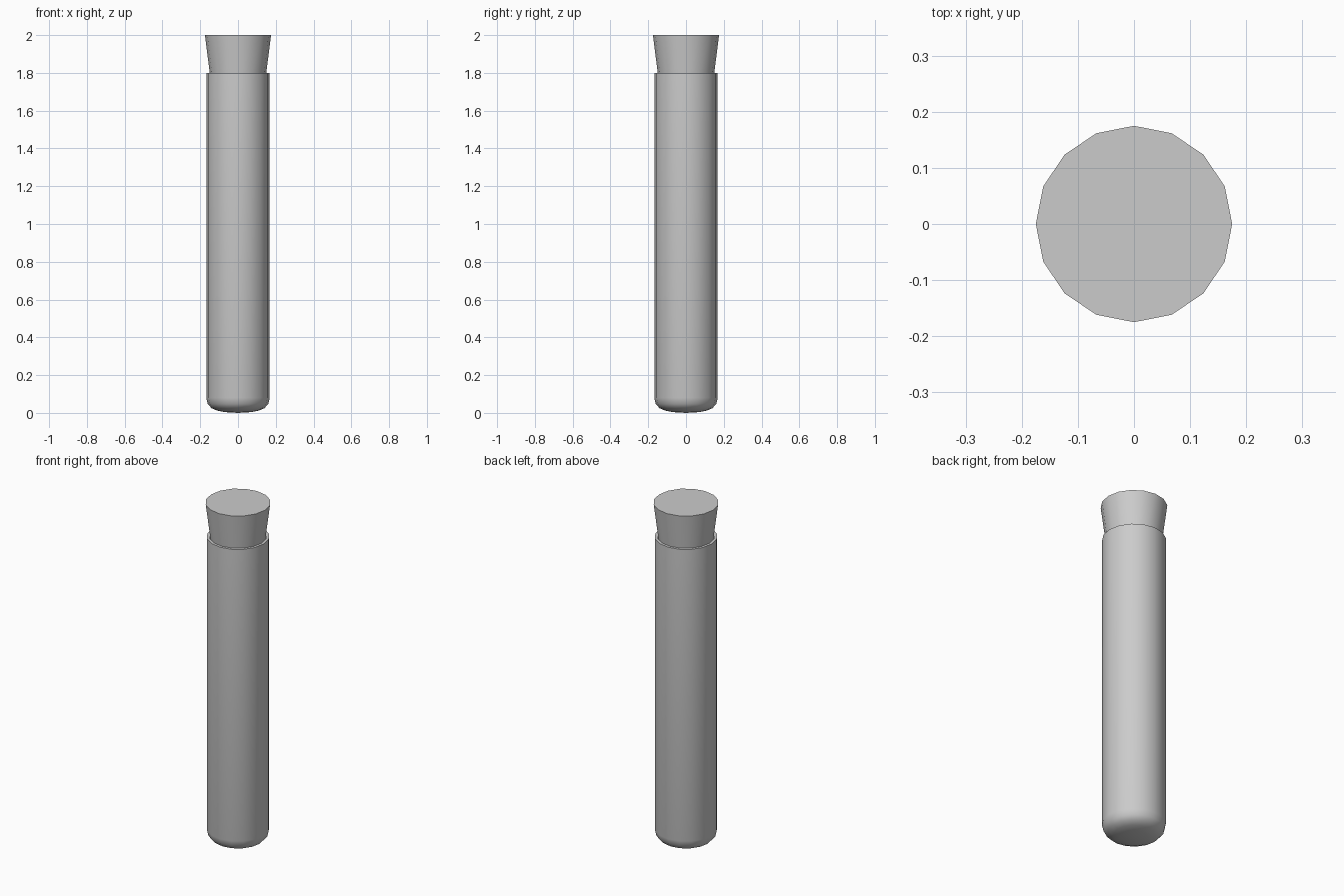
import bpy, bmesh, math

if "Cube" in bpy.data.objects:
    bpy.data.objects.remove(bpy.data.objects["Cube"])


def lathe(name, profile, sides):
    """Revolve (radius, z) points around z; radius 0 makes a pole."""
    bm = bmesh.new()
    rings = []
    for r, z in profile:
        if r == 0:
            rings.append([bm.verts.new((0, 0, z))] * sides)
        else:
            rings.append([bm.verts.new((r * math.cos(2 * math.pi * i / sides),
                                        r * math.sin(2 * math.pi * i / sides), z))
                          for i in range(sides)])
    for a, b in zip(rings, rings[1:]):
        for i in range(sides):
            j = (i + 1) % sides
            bm.faces.new(list(dict.fromkeys((a[i], a[j], b[j], b[i]))))
    bmesh.ops.recalc_face_normals(bm, faces=bm.faces)
    mesh = bpy.data.meshes.new(name)
    bm.to_mesh(mesh)
    bm.free()
    obj = bpy.data.objects.new(name, mesh)
    bpy.context.collection.objects.link(obj)
    bpy.ops.object.select_all(action='DESELECT')
    obj.select_set(True)
    bpy.context.view_layer.objects.active = obj
    bpy.ops.object.shade_smooth_by_angle(angle=math.radians(35))
    return obj


# Hollow tube: rounded bottom, outer wall, thin rim, inner wall
outer = [(0, 0), (0.07, 0.004), (0.11, 0.012), (0.14, 0.025),
         (0.16, 0.047), (0.168, 0.08), (0.168, 1.8)]
inner = [(0.153, 1.8), (0.153, 0.085), (0.13, 0.04), (0.07, 0.02), (0, 0.016)]
lathe("tube", outer + inner, 16)

# Tapered stopper pushed into the mouth
lathe("stopper", [(0, 1.7), (0.137, 1.7), (0.175, 2.0), (0, 2.0)], 16)
